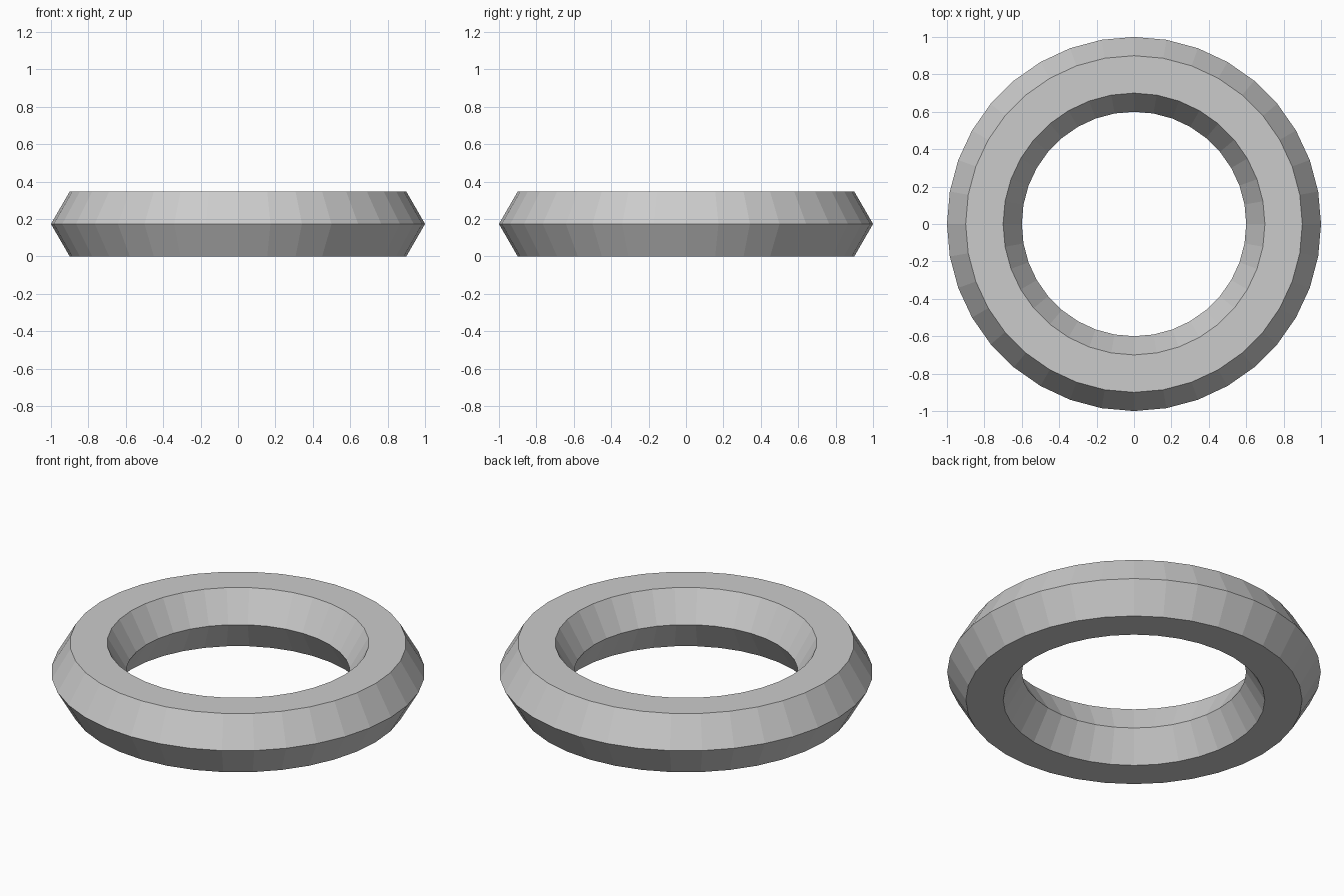
import bpy
import math

if "Cube" in bpy.data.objects:
    bpy.data.objects.remove(bpy.data.objects["Cube"])

MAJOR, MINOR = 0.8, 0.2

# Faceted ring with a hexagonal cross-section, resting on its flat underside
bpy.ops.mesh.primitive_torus_add(
    major_segments=36, minor_segments=6,
    major_radius=MAJOR, minor_radius=MINOR,
    location=(0, 0, MINOR * math.sin(math.radians(60))))
ring = bpy.context.object
ring.name = "ring"
bpy.ops.object.shade_flat()
